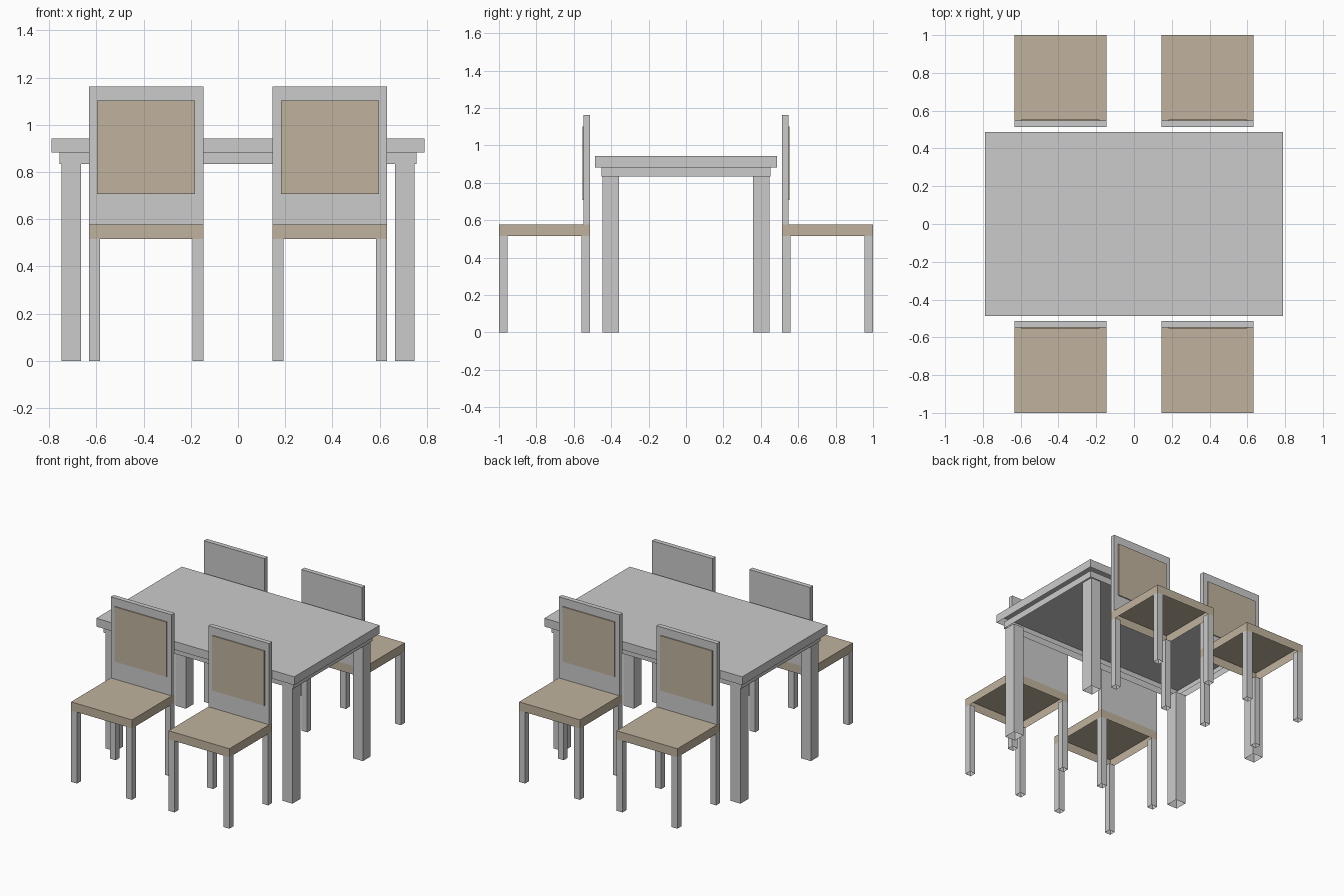
import bpy
import bmesh

if "Cube" in bpy.data.objects:
    bpy.data.objects.remove(bpy.data.objects["Cube"])

brown = bpy.data.materials.new("brown_upholstery")
brown.diffuse_color = (0.53, 0.45, 0.34, 1)
brown.use_nodes = True
brown.node_tree.nodes["Principled BSDF"].inputs["Base Color"].default_value = brown.diffuse_color


def box(name, x, y, z, mat=None, open_top=False, open_bottom=True):
    """Box from (min, max) ranges; the underside is open unless stated."""
    bm = bmesh.new()
    bmesh.ops.create_cube(bm, size=1)
    for v in bm.verts:
        v.co = [r[0] if c < 0 else r[1] for c, r in zip(v.co, (sorted(x), sorted(y), z))]
    bm.normal_update()
    drop = [f for f in bm.faces
            if (open_top and f.normal.z > 0.5) or (open_bottom and f.normal.z < -0.5)]
    bmesh.ops.delete(bm, geom=drop, context='FACES')
    me = bpy.data.meshes.new(name)
    bm.to_mesh(me)
    bm.free()
    if mat:
        me.materials.append(mat)
    ob = bpy.data.objects.new(name, me)
    bpy.context.collection.objects.link(ob)
    return ob


# Table: top, hollow apron and four legs
box("table_top", (-0.79, 0.79), (-0.487, 0.487), (0.882, 0.942))
box("table_apron", (-0.757, 0.757), (-0.451, 0.451), (0.833, 0.882), open_top=True)
for sx in (-1, 1):
    for sy in (-1, 1):
        box("table_leg", (sx * 0.666, sx * 0.747), (sy * 0.357, sy * 0.446),
            (0, 0.833), open_top=True)


def chair(sx, sy):
    """Chair with its back towards the table."""
    def part(name, x, y, z, **kw):
        box(name, [sx * v for v in x], [sy * v for v in y], z, **kw)

    part("seat", (0.146, 0.632), (0.513, 1.0), (0.515, 0.577), mat=brown)
    part("backrest", (0.146, 0.632), (0.513, 0.547), (0.577, 1.162))
    part("back_cushion", (0.182, 0.597), (0.547, 0.554), (0.707, 1.102),
         mat=brown, open_bottom=False)
    for x in ((0.146, 0.193), (0.585, 0.632)):
        part("back_leg", x, (0.513, 0.559), (0, 0.515), open_top=True)
        part("front_leg", x, (0.954, 1.0), (0, 0.515), open_top=True)


# Four chairs, two on each long side
for sx in (-1, 1):
    for sy in (-1, 1):
        chair(sx, sy)
